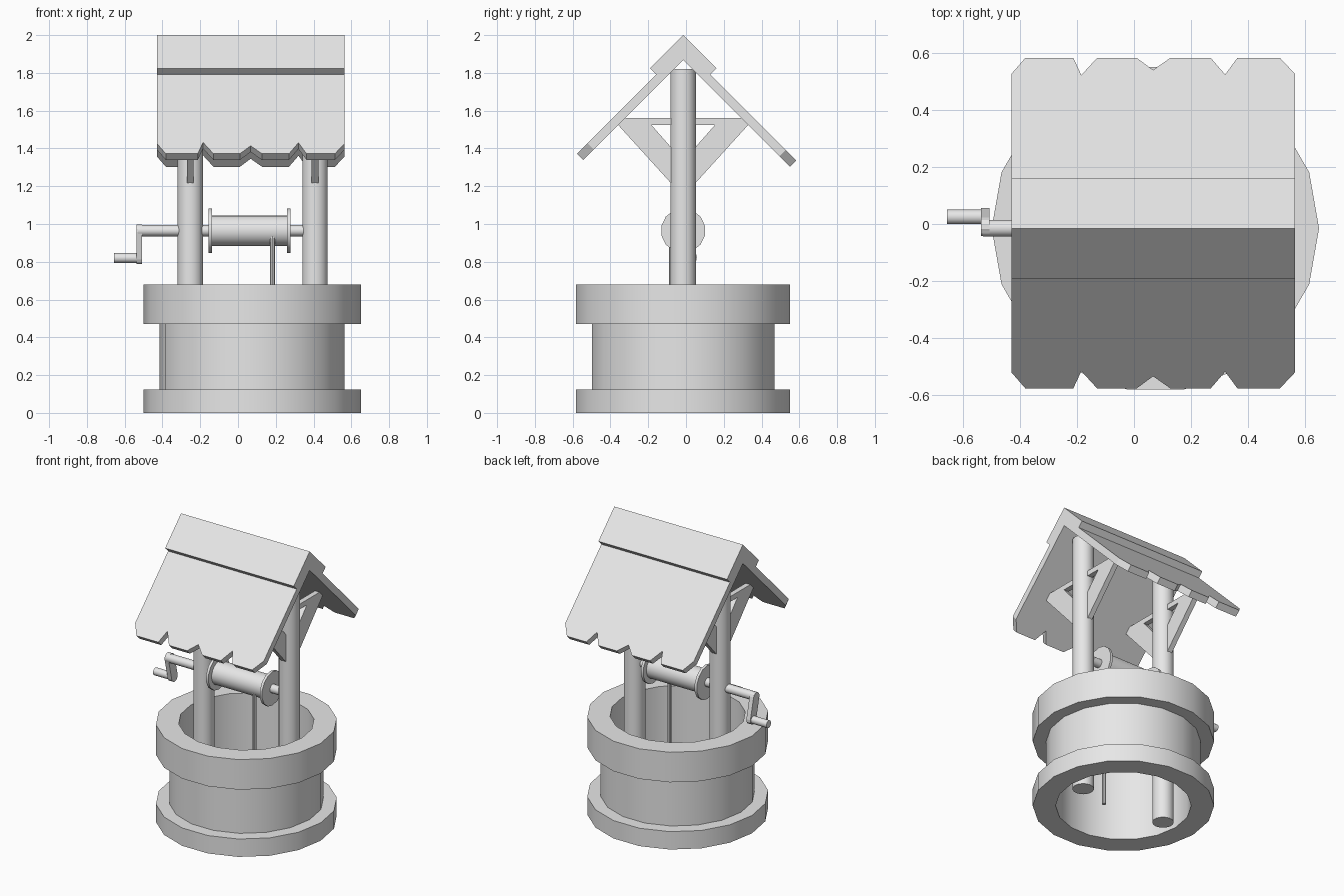
import bpy, bmesh, math
from mathutils import Vector

if "Cube" in bpy.data.objects:
    bpy.data.objects.remove(bpy.data.objects["Cube"], do_unlink=True)

CX, CY = 0.075, -0.015        # well axis
POSTS = {"right": -0.2525, "left": 0.4075}
AXLE_Z = 0.965
ROOF_X = (-0.43, 0.565)

grey = bpy.data.materials.new("plain_grey")
grey.use_nodes = True
colour = (0.8, 0.8, 0.8, 1)
grey.diffuse_color = colour
grey.node_tree.nodes["Principled BSDF"].inputs["Base Color"].default_value = colour


def finish(name, bm, smooth=False):
    bmesh.ops.recalc_face_normals(bm, faces=bm.faces)
    mesh = bpy.data.meshes.new(name)
    bm.to_mesh(mesh)
    bm.free()
    obj = bpy.data.objects.new(name, mesh)
    bpy.context.collection.objects.link(obj)
    mesh.materials.append(grey)
    if smooth:
        bpy.ops.object.select_all(action="DESELECT")
        obj.select_set(True)
        bpy.context.view_layer.objects.active = obj
        bpy.ops.object.shade_smooth_by_angle(angle=math.radians(35))
    return obj


def rod(name, start, end, radius, sides=18):
    """Capped cylinder between two points."""
    a, b = Vector(start), Vector(end)
    bm = bmesh.new()
    bmesh.ops.create_cone(bm, cap_ends=True, segments=sides, radius1=radius,
                          radius2=radius, depth=(b - a).length)
    turn = (b - a).to_track_quat("Z", "Y").to_matrix()
    bmesh.ops.rotate(bm, matrix=turn, verts=bm.verts)
    bmesh.ops.translate(bm, vec=(a + b) / 2, verts=bm.verts)
    return finish(name, bm, True)


def loft(name, ring_a, ring_b):
    """Solid between two matching outlines."""
    bm = bmesh.new()
    a = [bm.verts.new(p) for p in ring_a]
    b = [bm.verts.new(p) for p in ring_b]
    bm.faces.new(a)
    bm.faces.new(b[::-1])
    for i in range(len(a)):
        j = (i + 1) % len(a)
        bm.faces.new((a[i], b[i], b[j], a[j]))
    return finish(name, bm)


def plate(name, outline, x0, x1):
    """Extrude a side-on (y, z) outline along x."""
    return loft(name, [(x0, y, z) for y, z in outline], [(x1, y, z) for y, z in outline])


# Stone wall: stepped ring profile turned around the well axis
profile = [(0.43, 0), (0.575, 0), (0.575, 0.125), (0.49, 0.125),
           (0.49, 0.47), (0.575, 0.47), (0.575, 0.68), (0.43, 0.68)]
bm = bmesh.new()
SIDES = 18
rings = []
for k in range(SIDES):
    ang = math.tau * k / SIDES
    rings.append([bm.verts.new((CX + r * math.cos(ang), CY + r * math.sin(ang), z))
                  for r, z in profile])
for k in range(SIDES):
    p, q = rings[k], rings[(k + 1) % SIDES]
    for i in range(len(profile)):
        j = (i + 1) % len(profile)
        bm.faces.new((p[i], q[i], q[j], p[j]))
finish("well_wall", bm, True)

# Posts with cross beams and diagonal braces
for side, x in POSTS.items():
    rod(f"{side}_post", (x, CY, 0), (x, CY, 1.82), 0.068)
    beam = [(CY - 0.344, 1.524), (CY + 0.344, 1.524), (CY + 0.308, 1.56), (CY - 0.308, 1.56)]
    plate(f"{side}_cross_beam", beam, x - 0.018, x + 0.018)
    for label, s in (("back", 1), ("front", -1)):
        brace = [(0.05, 1.2), (0.344, 1.524), (0.168, 1.524), (0.05, 1.39)]
        plate(f"{side}_{label}_brace", [(CY + s * y, z) for y, z in brace],
              x - 0.018, x + 0.018)

# Roof slopes with a notched lower edge
edge = [(-0.43, 0.055), (-0.382, 0), (-0.213, 0), (-0.185, 0.06), (-0.13, 0),
        (0.01, 0), (0.067, 0.042), (0.127, 0), (0.27, 0), (0.32, 0.058),
        (0.363, 0), (0.513, 0), (0.565, 0.055)]
for label, s, span in (("back", 1, 0.598), ("front", -1, 0.562)):
    outline = [(ROOF_X[1], 0), (ROOF_X[0], 0)] + [(x, span - cut) for x, cut in edge]
    top = [(x, CY + s * t, 1.934 - t) for x, t in outline]
    under = []
    for x, t in outline:
        t = max(t - 0.033, 0)
        under.append((x, CY + s * t, 1.868 - t))
    loft(f"{label}_roof_slope", top, under)

# Ridge cap
cap = [(0, 2), (0.176, 1.824), (0.143, 1.791), (0, 1.934), (-0.143, 1.791), (-0.176, 1.824)]
plate("ridge_cap", [(CY + y, z) for y, z in cap], *ROOF_X)

# Winch: axle, drum, flanges and rope
rod("axle", (-0.53, CY, AXLE_Z), (0.4, CY, AXLE_Z), 0.03, 14)
rod("drum", (-0.14, CY, AXLE_Z), (0.265, CY, AXLE_Z), 0.081)
for label, x in (("right", -0.155), ("left", 0.26)):
    rod(f"{label}_drum_flange", (x, CY, AXLE_Z), (x + 0.018, CY, AXLE_Z), 0.118, 14)
rod("rope", (0.183, -0.077, 0), (0.183, -0.077, 0.965), 0.013, 10)

# Crank arm with rounded ends, and its grip
hub, pin = Vector((CY + 0.005, AXLE_Z)), Vector((0.025, 0.82))
along = math.atan2(hub.y - pin.y, hub.x - pin.x)
arm = []
for centre, base in ((hub, along), (pin, along + math.pi)):
    for k in range(7):
        a = base - math.pi / 2 + math.pi * k / 6
        arm.append((centre.x + 0.033 * math.cos(a), centre.y + 0.033 * math.sin(a)))
plate("crank_arm", arm, -0.538, -0.507)
rod("crank_grip", (-0.657, pin.x, pin.y), (-0.52, pin.x, pin.y), 0.026, 14)
